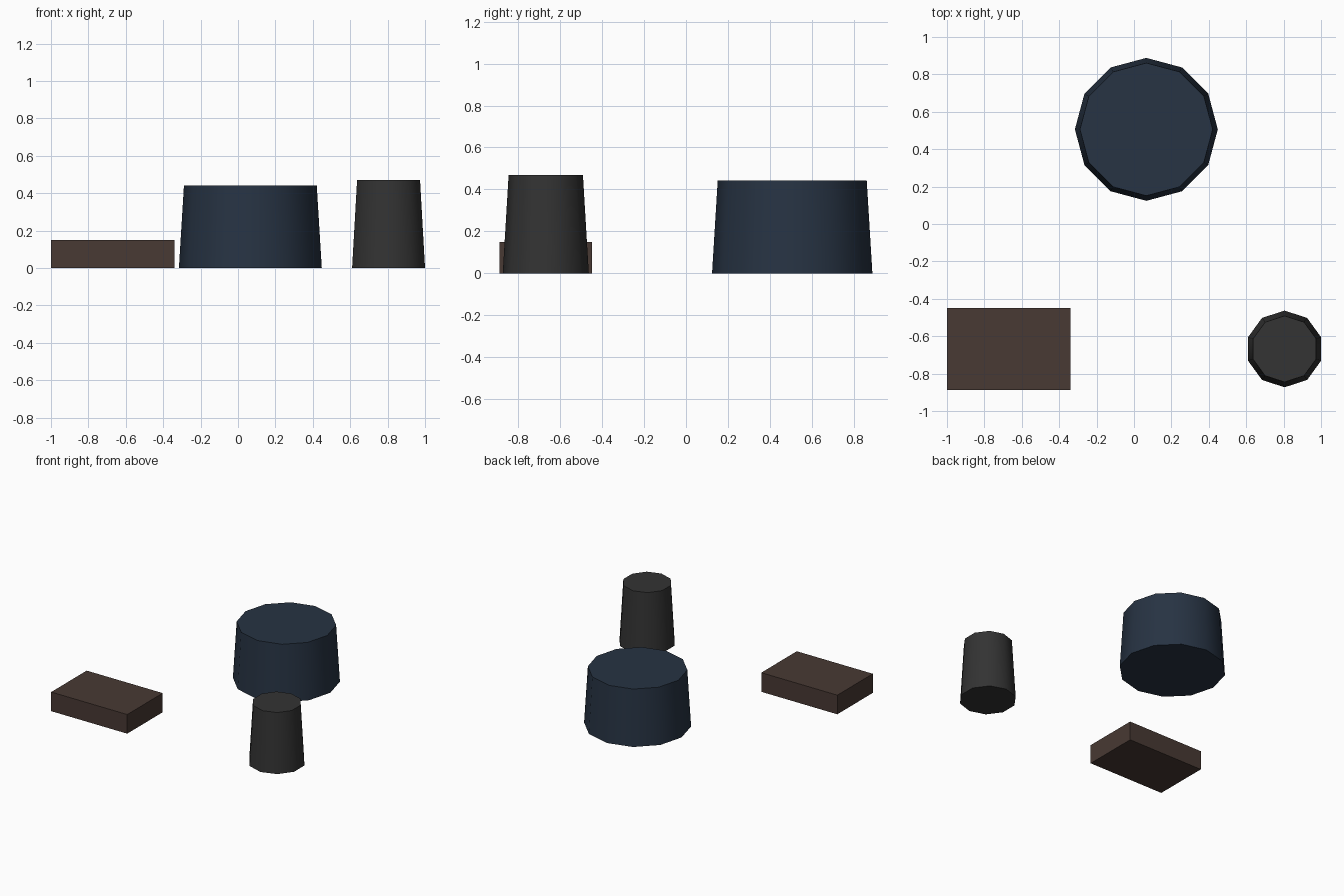
import bpy
import math

if "Cube" in bpy.data.objects:
    bpy.data.objects.remove(bpy.data.objects["Cube"])


def material(name, rgb):
    m = bpy.data.materials.new(name)
    m.diffuse_color = (*rgb, 1.0)
    m.use_nodes = True
    m.node_tree.nodes["Principled BSDF"].inputs["Base Color"].default_value = m.diffuse_color
    return m


def tapered_drum(name, sides, r_bottom, r_top, height, x, y, mat):
    # Low-poly tapered drum with one corner pointing along +y
    bpy.ops.mesh.primitive_cone_add(vertices=sides, radius1=r_bottom, radius2=r_top,
                                    depth=height, location=(x, y, height / 2))
    ob = bpy.context.object
    ob.name = name
    ob.data.materials.append(mat)
    bpy.ops.object.shade_smooth_by_angle(angle=math.radians(45))
    return ob


brown = material("dark brown", (0.065, 0.041, 0.033))
navy = material("dark navy", (0.020, 0.033, 0.056))
charcoal = material("charcoal", (0.033, 0.033, 0.033))

# Flat rectangular block
bpy.ops.mesh.primitive_cube_add(size=1, location=(-0.67, -0.668, 0.075))
block = bpy.context.object
block.name = "flat_block"
block.scale = (0.66, 0.44, 0.15)
block.data.materials.append(brown)

# Wide and narrow tapered drums
tapered_drum("wide_drum", 12, 0.382, 0.355, 0.442, 0.066, 0.506, navy)
tapered_drum("narrow_drum", 10, 0.205, 0.177, 0.47, 0.805, -0.668, charcoal)
